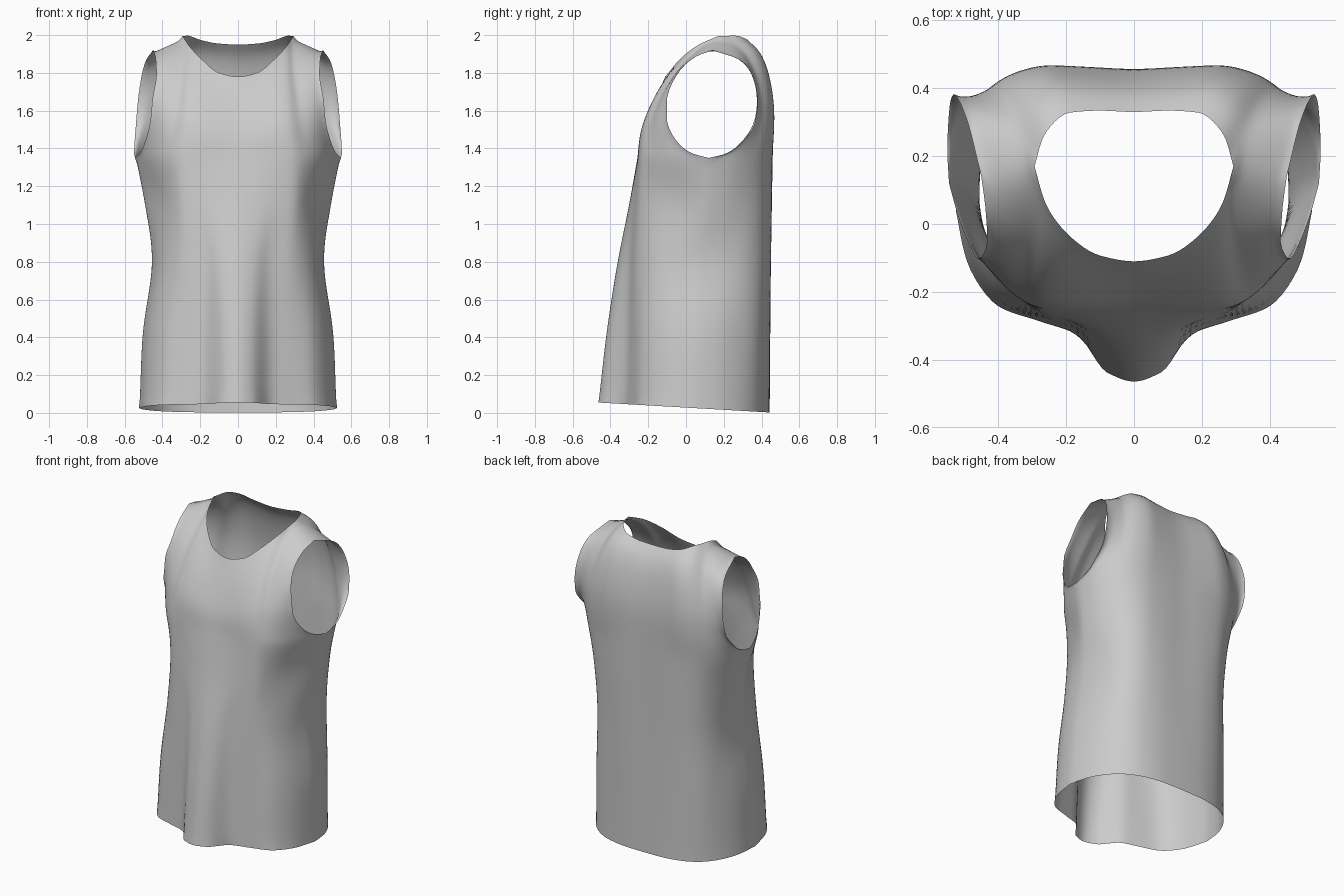
import bpy, bmesh, math
from mathutils import Vector

if "Cube" in bpy.data.objects:
    bpy.data.objects.remove(bpy.data.objects["Cube"])


def spline(pts, u, mirrored=False):
    """Smooth, overshoot-free curve through pts; u runs 0..1."""
    p = [Vector(q) for q in pts]
    n = len(p) - 1
    f = min(max(u, 0), 1) * n
    i = min(int(f), n - 1)
    t = f - i
    d = lambda k: p[k + 1] - p[k]

    def tangent(k):
        if k == 0:
            a = d(0)
            return Vector((a.x, *([0] * (len(a) - 1)))) if mirrored else a
        if k == n:
            return d(n - 1)
        return Vector([2 * a * b / (a + b) if a * b > 0 else 0 for a, b in zip(d(k - 1), d(k))])
    return (p[i] * (2 * t**3 - 3 * t**2 + 1) + tangent(i) * (t**3 - 2 * t**2 + t)
            + p[i + 1] * (3 * t**2 - 2 * t**3) + tangent(i + 1) * (t**3 - t**2))


# Horizontal sections (x, y) from the centre line to the side seam, hem to armpit
LEVELS = [0.0, 0.4, 0.8, 1.1, 1.35]
FRONT = [
    [(0, -.464), (.08, -.437), (.17, -.325), (.28, -.286), (.40, -.242), (.492, -.11), (.525, .04)],
    [(0, -.425), (.08, -.402), (.17, -.312), (.28, -.277), (.39, -.230), (.48, -.09), (.51, .05)],
    [(0, -.363), (.09, -.345), (.17, -.297), (.28, -.267), (.37, -.195), (.43, -.07), (.455, .06)],
    [(0, -.302), (.10, -.295), (.20, -.275), (.30, -.248), (.365, -.17), (.425, -.05), (.495, .10)],
    [(0, -.257), (.10, -.257), (.20, -.255), (.29, -.245), (.38, -.19), (.47, -.07), (.545, .12)],
]
BACK = [
    [(0, .443), (.13, .440), (.26, .418), (.37, .365), (.45, .28), (.505, .16), (.525, .04)],
    [(0, .446), (.13, .444), (.26, .425), (.37, .375), (.445, .28), (.495, .16), (.51, .05)],
    [(0, .449), (.13, .450), (.26, .435), (.36, .385), (.425, .29), (.45, .17), (.455, .06)],
    [(0, .452), (.13, .455), (.26, .447), (.37, .40), (.44, .315), (.485, .20), (.495, .10)],
    [(0, .455), (.13, .459), (.26, .455), (.38, .42), (.47, .345), (.53, .23), (.545, .12)],
]
# Neckline and shoulder seam
SHOULDER = [(.293, .17, 1.995), (.37, .155, 1.958), (.45, .14, 1.92)]
NECK_FRONT = [(0, -.11, 1.78), (.10, -.093, 1.80), (.19, -.035, 1.87), (.26, .06, 1.945), SHOULDER[0]]
NECK_BACK = [(0, .33, 1.95), (.10, .334, 1.955), (.19, .328, 1.972), (.265, .26, 1.997), SHOULDER[0]]
# Armhole edges from armpit to shoulder
ARM_FRONT = [(.545, .12, 1.35), (.52, .03, 1.375), (.49, -.05, 1.44), (.463, -.10, 1.55),
             (.453, -.10, 1.66), (.432, -.05, 1.79), (.437, .04, 1.88), (.45, .14, 1.92)]
ARM_BACK = [(.545, .12, 1.35), (.55, .22, 1.375), (.547, .30, 1.44), (.54, .365, 1.53),
            (.53, .382, 1.65), (.515, .362, 1.76), (.49, .30, 1.86), (.45, .14, 1.92)]
# Centre lines above the armpit level
MID_FRONT = [(0, -.257, 1.35), (0, -.238, 1.46), (0, -.18, 1.62), (0, -.11, 1.78)]
MID_BACK = [(0, .455, 1.35), (0, .457, 1.55), (0, .43, 1.75), (0, .385, 1.88), (0, .33, 1.95)]

COLS, BODY_ROWS, TOP_ROWS = 36, 36, 24


def body_point(rows, s, v):
    """Lower tube, hem to armpit."""
    column = []
    for z, row in zip(LEVELS, rows):
        p = spline(row, s, True)
        column.append((p.x, p.y, z if z else max(0, .028 - .058 * p.y)))
    return spline(column, v)


def yoke_point(base, neck, arm, mid, bulge, s, t):
    """Upper panel blended between its four boundary curves."""
    low = spline(base, s, True).to_3d()
    low.z = 1.35
    split = 2 / 3
    top = spline(neck, s / split, True) if s < split else spline(SHOULDER, (s - split) / (1 - split))
    w = s ** 1.7
    p = low.lerp(top, t)
    p += (spline(mid, t) - Vector(mid[0]).lerp(Vector(mid[-1]), t)) * (1 - w)
    p += (spline(arm, t) - Vector(arm[0]).lerp(Vector(arm[-1]), t)) * w
    p.y += bulge * math.sin(math.pi * s) * math.sin(math.pi * t)
    return p


bm = bmesh.new()
for rows, neck, arm, mid, bulge in ((FRONT, NECK_FRONT, ARM_FRONT, MID_FRONT, -.005),
                                    (BACK, NECK_BACK, ARM_BACK, MID_BACK, -.01)):
    grid = [[body_point(rows, c / COLS, r / BODY_ROWS) for c in range(COLS + 1)]
            for r in range(BODY_ROWS)]
    grid += [[yoke_point(rows[-1], neck, arm, mid, bulge, c / COLS, r / TOP_ROWS)
              for c in range(COLS + 1)] for r in range(TOP_ROWS + 1)]
    # Left and right halves
    for side in (1, -1):
        vs = [[bm.verts.new((side * p.x, p.y, p.z)) for p in row] for row in grid]
        for lo, hi in zip(vs, vs[1:]):
            for c in range(COLS):
                bm.faces.new((lo[c], lo[c + 1], hi[c + 1], hi[c]))

# Sew the panels together and relax the cloth away from its open edges
bmesh.ops.remove_doubles(bm, verts=bm.verts, dist=.0005)
inner = [v for v in bm.verts if not v.is_boundary]
for _ in range(8):
    bmesh.ops.smooth_vert(bm, verts=inner, factor=.5, use_axis_x=True, use_axis_y=True, use_axis_z=True)
bmesh.ops.recalc_face_normals(bm, faces=bm.faces)

mesh = bpy.data.meshes.new("sleeveless_shirt")
bm.to_mesh(mesh)
bm.free()
mesh.shade_smooth()
shirt = bpy.data.objects.new("sleeveless_shirt", mesh)
bpy.context.collection.objects.link(shirt)
